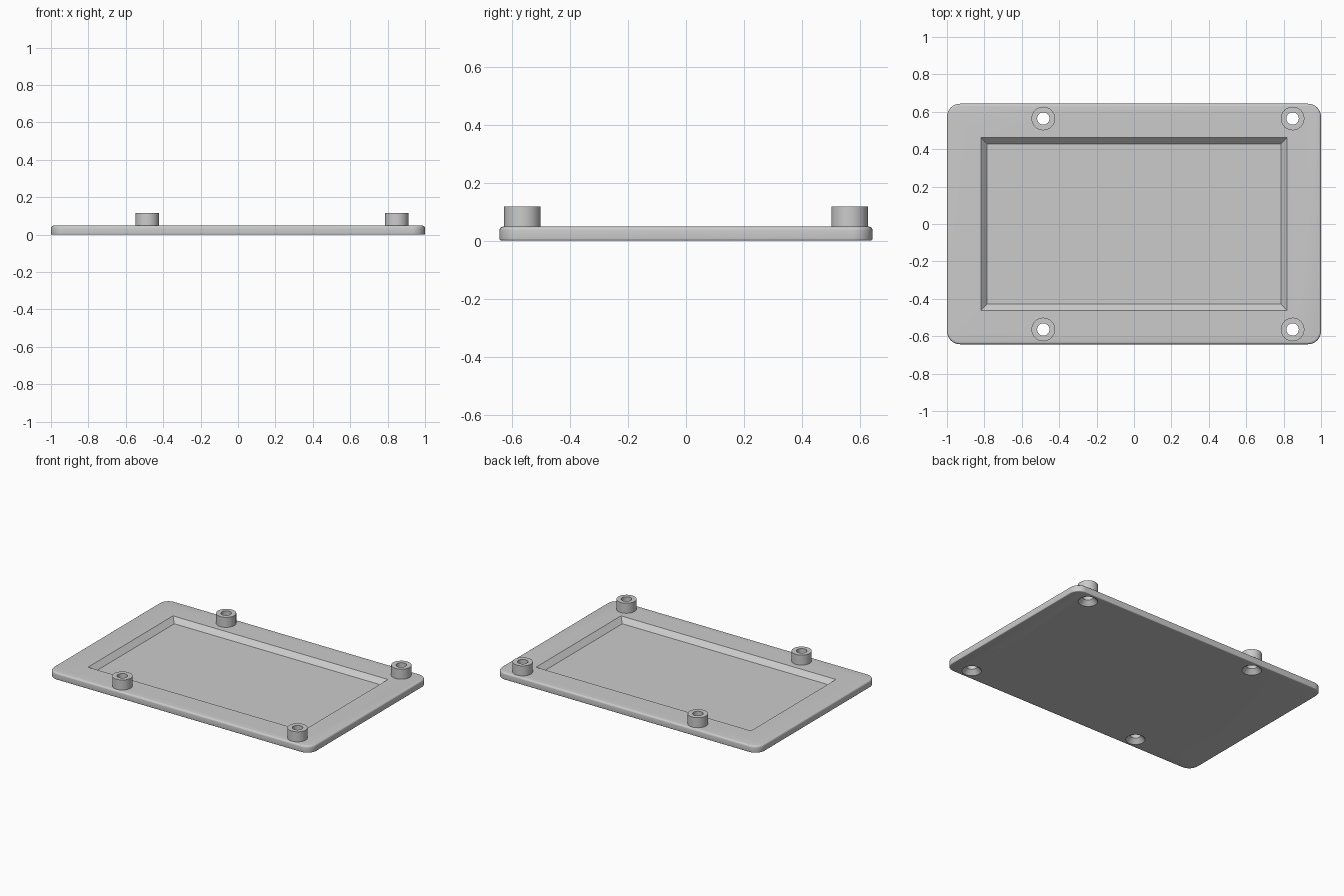
import bpy, bmesh, math

if "Cube" in bpy.data.objects:
    bpy.data.objects.remove(bpy.data.objects["Cube"])

grey = bpy.data.materials.new("plain grey")
grey.diffuse_color = (0.6, 0.6, 0.6, 1)
grey.use_nodes = True
grey.node_tree.nodes["Principled BSDF"].inputs["Base Color"].default_value = grey.diffuse_color

HX, HY, TOP = 1.0, 0.643, 0.048        # plate half sizes and thickness
BOSS_R, HOLE_R, BOSS_TOP = 0.063, 0.033, 0.117
SINK_R, SINK_DEPTH = 0.061, 0.03
SPOTS = [(x, y) for x in (-0.485, 0.848) for y in (-0.564, 0.564)]


def loft(name, rings, closed=False):
    """Skin a stack of point rings; cap both ends or join them up."""
    bm = bmesh.new()
    loops = [[bm.verts.new(p) for p in ring] for ring in rings]
    pairs = list(zip(loops, loops[1:]))
    if closed:
        pairs.append((loops[-1], loops[0]))
    else:
        bm.faces.new(loops[0])
        bm.faces.new(loops[-1])
    n = len(loops[0])
    for a, b in pairs:
        for i in range(n):
            j = (i + 1) % n
            bm.faces.new((a[i], a[j], b[j], b[i]))
    bmesh.ops.recalc_face_normals(bm, faces=bm.faces)
    mesh = bpy.data.meshes.new(name)
    bm.to_mesh(mesh)
    bm.free()
    mesh.materials.append(grey)
    obj = bpy.data.objects.new(name, mesh)
    bpy.context.collection.objects.link(obj)
    return obj


def circle(x, y, z, r, n=48):
    return [(x + r * math.cos(2 * math.pi * i / n),
             y + r * math.sin(2 * math.pi * i / n), z) for i in range(n)]


def rounded_rect(hx, hy, z, r, steps=10):
    pts = []
    for q, (sx, sy) in enumerate(((1, 1), (-1, 1), (-1, -1), (1, -1))):
        for i in range(steps + 1):
            a = math.pi / 2 * (q + i / steps)
            pts.append((sx * (hx - r) + r * math.cos(a),
                        sy * (hy - r) + r * math.sin(a), z))
    return pts


def rect(hx, hy, z):
    return [(hx, hy, z), (-hx, hy, z), (-hx, -hy, z), (hx, -hy, z)]


def smooth(obj):
    bpy.ops.object.select_all(action='DESELECT')
    obj.select_set(True)
    bpy.context.view_layer.objects.active = obj
    bpy.ops.object.shade_smooth_by_angle(angle=math.radians(30))


def cut(obj, cutter):
    bpy.context.view_layer.objects.active = obj
    mod = obj.modifiers.new("cut", 'BOOLEAN')
    mod.operation, mod.solver, mod.object = 'DIFFERENCE', 'EXACT', cutter
    bpy.ops.object.modifier_apply(modifier=mod.name)
    bpy.data.objects.remove(cutter)


# Plate with rounded corners and softly rounded rims
levels = []
for r, z0, start in ((0.006, 0.006, -90), (0.012, TOP - 0.012, 0)):
    for i in range(5):
        a = math.radians(start + 90 * i / 4)
        levels.append((r * (1 - math.cos(a)), z0 + r * math.sin(a)))
plate = loft("plate", [rounded_rect(HX - d, HY - d, z, 0.07 - d)
                       for d, z in levels])

# Shallow tray with sloping walls
cut(plate, loft("tray_cutter", [rect(0.785, 0.429, TOP - 0.033),
                                rect(0.818, 0.462, TOP),
                                rect(0.818, 0.462, TOP + 0.05)]))

# Screw holes, countersunk underneath
for x, y in SPOTS:
    cut(plate, loft("hole_cutter", [circle(x, y, -0.02, SINK_R),
                                    circle(x, y, 0, SINK_R),
                                    circle(x, y, SINK_DEPTH, HOLE_R),
                                    circle(x, y, 0.1, HOLE_R)]))
smooth(plate)

# Hollow standoffs
for x, y in SPOTS:
    smooth(loft("standoff", [circle(x, y, TOP, BOSS_R),
                             circle(x, y, BOSS_TOP, BOSS_R),
                             circle(x, y, BOSS_TOP, HOLE_R),
                             circle(x, y, TOP, HOLE_R)], closed=True))
